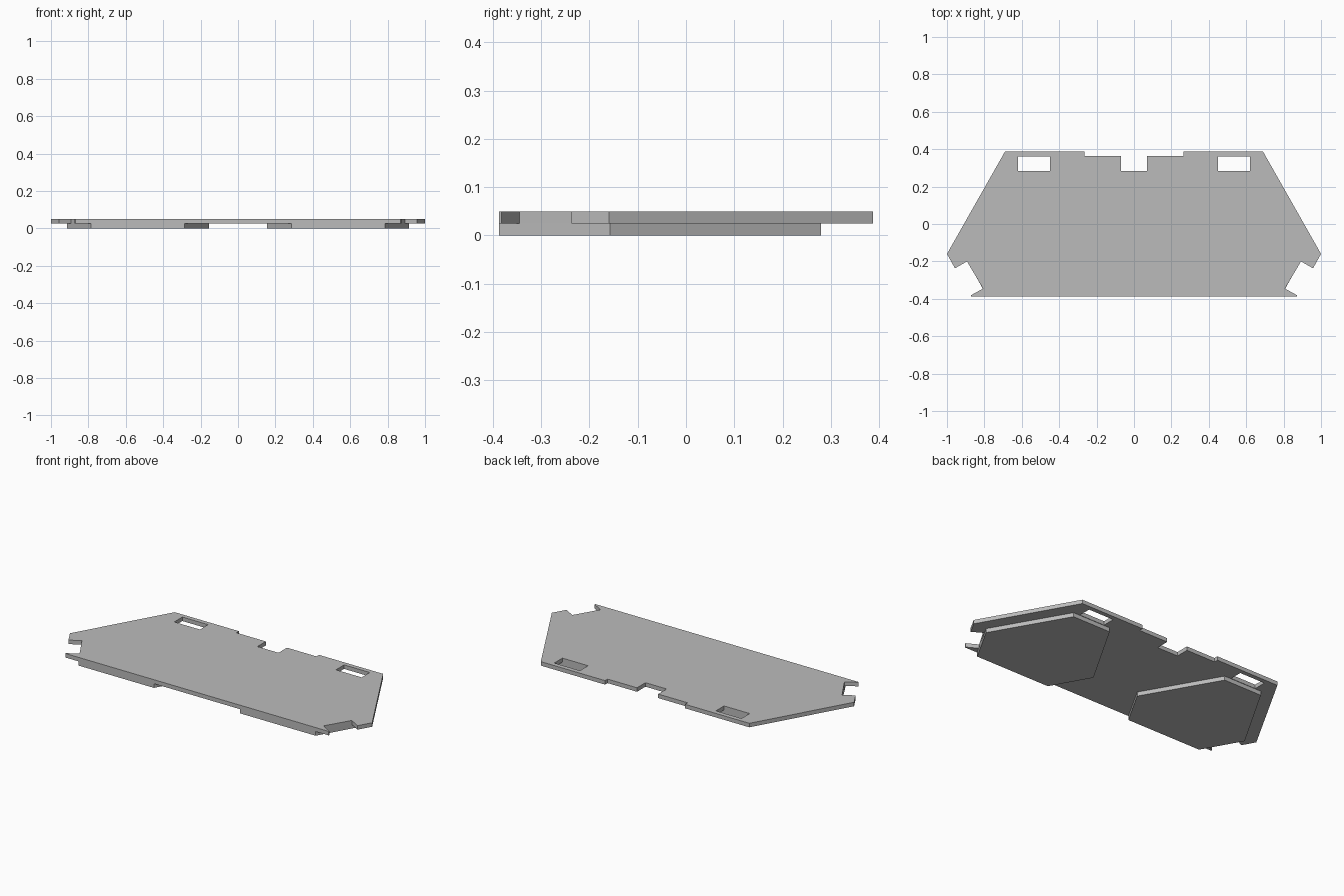
import bpy
import bmesh
from mathutils import Vector

cube = bpy.data.objects.get("Cube")
if cube:
    bpy.data.objects.remove(cube, do_unlink=True)

# Single plain grey material
grey = bpy.data.materials.new("plain_grey")
grey.use_nodes = True
colour = (0.5, 0.5, 0.5, 1)
grey.diffuse_color = colour
grey.node_tree.nodes["Principled BSDF"].inputs["Base Color"].default_value = colour


def mirror(points):
    return [(-x, y) for x, y in reversed(points)]


def slab(name, loops, bottom, top):
    """Extrude an outline, with optional hole loops, into a flat slab."""
    bm = bmesh.new()
    edges = []
    for loop in loops:
        verts = [bm.verts.new((x, y, bottom)) for x, y in loop]
        edges += [bm.edges.new((a, b)) for a, b in zip(verts, verts[1:] + verts[:1])]
    bmesh.ops.triangle_fill(bm, edges=edges, use_beauty=True, normal=Vector((0, 0, 1)))
    result = bmesh.ops.extrude_face_region(bm, geom=bm.faces[:], use_keep_orig=True)
    moved = [v for v in result["geom"] if isinstance(v, bmesh.types.BMVert)]
    bmesh.ops.translate(bm, verts=moved, vec=(0, 0, top - bottom))
    bmesh.ops.recalc_face_normals(bm, faces=bm.faces[:])
    mesh = bpy.data.meshes.new(name)
    bm.to_mesh(mesh)
    bm.free()
    mesh.materials.append(grey)
    obj = bpy.data.objects.new(name, mesh)
    bpy.context.collection.objects.link(obj)
    return obj


# Top plate: notched left half outline, mirrored, with two slots
half = [(0.87, -0.387), (0.873, -0.382), (0.807, -0.345), (0.893, -0.2),
        (0.957, -0.237), (1, -0.16), (0.69, 0.387), (0.265, 0.387),
        (0.265, 0.363), (0.07, 0.363), (0.07, 0.283)]
slot = [(0.45, 0.283), (0.62, 0.283), (0.62, 0.36), (0.45, 0.36)]
slab("top_plate", [half + mirror(half), slot, mirror(slot)], 0.025, 0.049)

# Six-sided pads under the plate
pad = [(0.785, -0.387), (0.915, -0.157), (0.663, 0.28),
       (0.407, 0.28), (0.155, -0.157), (0.285, -0.387)]
slab("left_pad", [pad], 0, 0.025)
slab("right_pad", [mirror(pad)], 0, 0.025)
